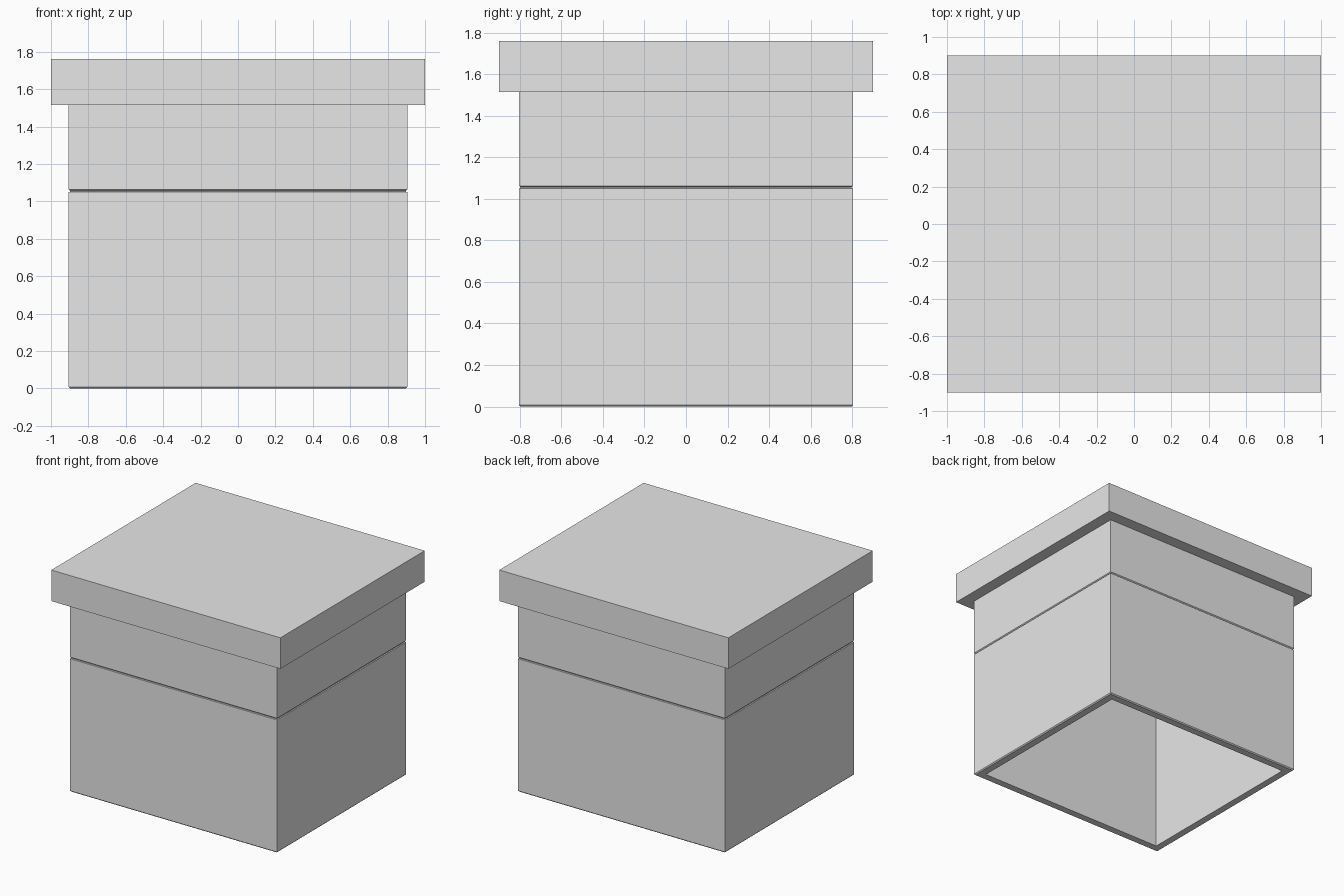
import bpy
import bmesh

cube = bpy.data.objects.get("Cube")
if cube:
    bpy.data.objects.remove(cube, do_unlink=True)

GREY = (0.8, 0.8, 0.8, 1.0)
mat = bpy.data.materials.new("light grey")
mat.use_nodes = True
mat.diffuse_color = GREY
mat.node_tree.nodes["Principled BSDF"].inputs["Base Color"].default_value = GREY

HALF_X, HALF_Y = 0.905, 0.805
WALL = 0.065
BEVEL = 0.008


def rectangular_shell(name, half_x, half_y, profile, closed_loop):
    """Sweep (inset, height) points around a rectangle; cap the ends or join them."""
    bm = bmesh.new()
    rings = []
    for inset, z in profile:
        x, y = half_x - inset, half_y - inset
        rings.append([bm.verts.new((sx * x, sy * y, z))
                      for sx, sy in ((-1, -1), (1, -1), (1, 1), (-1, 1))])
    pairs = list(zip(rings, rings[1:]))
    if closed_loop:
        pairs.append((rings[-1], rings[0]))
    else:
        bm.faces.new(rings[0][::-1])
        bm.faces.new(rings[-1])
    for low, high in pairs:
        for i in range(4):
            j = (i + 1) % 4
            bm.faces.new((low[i], low[j], high[j], high[i]))
    bmesh.ops.recalc_face_normals(bm, faces=bm.faces)
    mesh = bpy.data.meshes.new(name)
    bm.to_mesh(mesh)
    bm.free()
    mesh.materials.append(mat)
    obj = bpy.data.objects.new(name, mesh)
    bpy.context.collection.objects.link(obj)
    return obj


# Hollow body: open bottom, chamfered foot, shallow groove around the walls
rectangular_shell("hollow_body", HALF_X, HALF_Y, [
    (WALL, 0), (BEVEL, 0), (0, BEVEL),
    (0, 1.05), (BEVEL, 1.052), (BEVEL, 1.056), (0, 1.063),
    (0, 1.515), (WALL, 1.515),
], closed_loop=True)

# Overhanging slab lid
rectangular_shell("lid", 1.0, 0.9, [(0, 1.515), (0, 1.76)], closed_loop=False)
